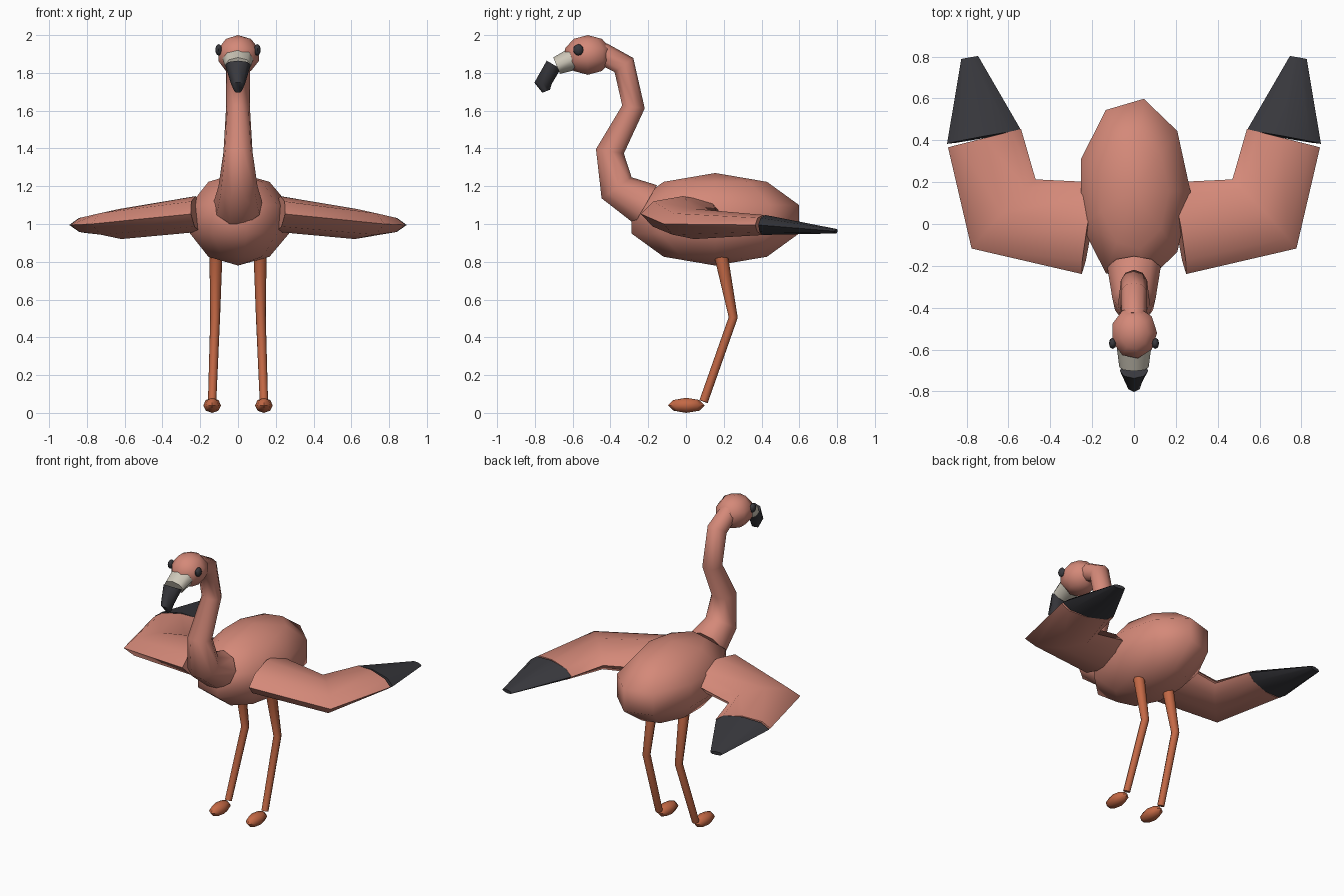
import bpy
import bmesh
from math import sin, cos, pi, radians
from mathutils import Vector

cube = bpy.data.objects.get("Cube")
if cube:
    bpy.data.objects.remove(cube)


def material(name, rgb):
    mat = bpy.data.materials.new(name)
    mat.use_nodes = True
    mat.diffuse_color = (*rgb, 1)
    mat.node_tree.nodes["Principled BSDF"].inputs["Base Color"].default_value = (*rgb, 1)
    return mat


PINK = material("salmon pink", (0.66, 0.25, 0.19))
ORANGE = material("leg orange", (0.55, 0.14, 0.06))
DARK = material("charcoal", (0.04, 0.04, 0.047))
CREAM = material("cream", (0.62, 0.58, 0.49))


def finish(name, bm, mat, angle=60):
    bmesh.ops.recalc_face_normals(bm, faces=bm.faces)
    mesh = bpy.data.meshes.new(name)
    bm.to_mesh(mesh)
    bm.free()
    mesh.materials.append(mat)
    mesh.shade_smooth()
    mesh.set_sharp_from_angle(angle=radians(angle))
    obj = bpy.data.objects.new(name, mesh)
    bpy.context.collection.objects.link(obj)
    return obj


def bridge(bm, rings):
    """Join neighbouring rings of equal size with quads."""
    for low, high in zip(rings, rings[1:]):
        n = len(low)
        for i in range(n):
            j = (i + 1) % n
            bm.faces.new((low[i], low[j], high[j], high[i]))


def ellipsoid(name, center, radii, mat, segments=9, bands=5):
    """Low-poly ball with poles on z and one vertex column on +x."""
    bm = bmesh.new()
    c, r = Vector(center), Vector(radii)

    def point(lat, lon):
        d = Vector((cos(lat) * cos(lon), cos(lat) * sin(lon), sin(lat)))
        return bm.verts.new(c + d * r)

    rings = [[point(-pi / 2 + pi * k / bands, 2 * pi * i / segments)
              for i in range(segments)] for k in range(1, bands)]
    bridge(bm, rings)
    for ring, lat in ((rings[0], -pi / 2), (rings[-1], pi / 2)):
        pole = point(lat, 0)
        for i in range(segments):
            bm.faces.new((ring[i], ring[(i + 1) % segments], pole))
    return finish(name, bm, mat)


def tube(name, path, hint, mat, segments=8):
    """Sweep an ellipse; each path entry is (position, width, size along hint)."""
    bm = bmesh.new()
    pts = [Vector(p) for p, _, _ in path]
    steps = [(b - a).normalized() for a, b in zip(pts, pts[1:])]
    rings = []
    for k, (_, width, size) in enumerate(path):
        t = (steps[max(k - 1, 0)] + steps[min(k, len(steps) - 1)]).normalized()
        h = Vector(hint)
        b = (h - t * h.dot(t)).normalized()
        a = t.cross(b)
        angles = [2 * pi * i / segments for i in range(segments)]
        rings.append([bm.verts.new(pts[k] + a * width * cos(u) + b * size * sin(u))
                      for u in angles])
    bridge(bm, rings)
    bm.faces.new(rings[0])
    bm.faces.new(rings[-1])
    return finish(name, bm, mat)


SIDEWAYS, UP = (1, 0, 0), (0, 0, 1)

# Body and head
ellipsoid("body", (0, 0.155, 1.025), (0.284, 0.473, 0.245), PINK)
ellipsoid("head", (0, -0.52, 1.895), (0.116, 0.13, 0.105), PINK)

# Curved neck
tube("neck", [((0, -0.215, 1.1), 0.122, 0.13),
              ((0, -0.37, 1.19), 0.1, 0.105),
              ((0, -0.405, 1.385), 0.077, 0.078),
              ((0, -0.28, 1.62), 0.062, 0.064),
              ((0, -0.33, 1.84), 0.064, 0.064),
              ((0, -0.45, 1.905), 0.06, 0.06)], SIDEWAYS, PINK, 9)

# Two-tone bent beak
tube("beak_base", [((0, -0.57, 1.885), 0.065, 0.085),
                   ((0, -0.685, 1.838), 0.047, 0.07)], SIDEWAYS, CREAM)
tube("beak_tip", [((0, -0.70, 1.843), 0.043, 0.068),
                  ((0, -0.757, 1.745), 0.046, 0.038),
                  ((0, -0.74, 1.703), 0.022, 0.02)], SIDEWAYS, DARK)

for side, s in (("left", 1), ("right", -1)):
    ellipsoid(side + "_eye", (s * 0.102, -0.57, 1.922),
              (0.018, 0.027, 0.03), DARK, 8, 6)

    # Wing bent at the elbow, with a dark tapering tip
    wrist = ((s * 0.714, 0.41, 0.995), 0.18, 0.053)
    tube(side + "_wing", [((s * 0.213, -0.02, 1.053), 0.222, 0.095),
                          ((s * 0.623, 0.048, 1.0), 0.225, 0.08),
                          wrist], UP, PINK)
    tube(side + "_wing_tip", [((s * 0.716, 0.415, 0.995), 0.18, 0.053),
                              ((s * 0.785, 0.795, 0.962), 0.041, 0.012)], UP, DARK)

    # Leg and foot
    tube(side + "_leg", [((s * 0.117, 0.187, 0.825), 0.036, 0.034),
                         ((s * 0.121, 0.25, 0.505), 0.024, 0.026),
                         ((s * 0.137, 0.093, 0.06), 0.023, 0.022)], SIDEWAYS, ORANGE)
    ellipsoid(side + "_foot", (s * 0.137, 0.002, 0.04),
              (0.047, 0.097, 0.04), ORANGE, 8, 4)
